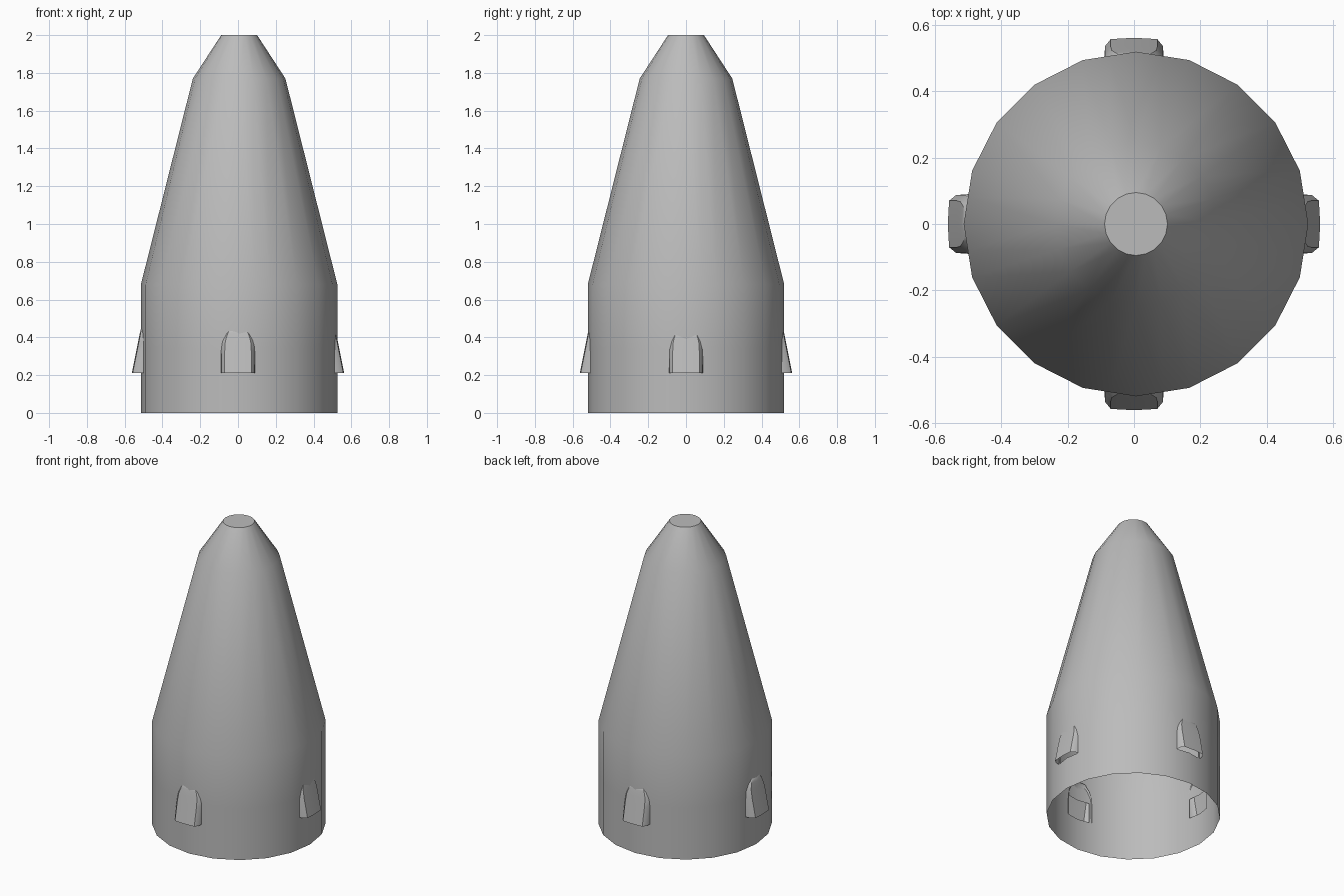
import bpy, bmesh, math

if "Cube" in bpy.data.objects:
    bpy.data.objects.remove(bpy.data.objects["Cube"])

SIDES = 20
metal = bpy.data.materials.new("plain grey")
metal.diffuse_color = (0.5, 0.5, 0.5, 1)
metal.use_nodes = True
metal.node_tree.nodes["Principled BSDF"].inputs["Base Color"].default_value = metal.diffuse_color


def finish(bm, name):
    mesh = bpy.data.meshes.new(name)
    bm.to_mesh(mesh)
    bm.free()
    mesh.materials.append(metal)
    obj = bpy.data.objects.new(name, mesh)
    bpy.context.collection.objects.link(obj)
    bpy.ops.object.select_all(action='DESELECT')
    obj.select_set(True)
    bpy.context.view_layer.objects.active = obj
    bpy.ops.object.shade_smooth_by_angle(angle=math.radians(35))
    return obj


# Tapered hull: single-skin shell, open at the bottom, closed by a small flat tip
bm = bmesh.new()
rings = []
for r, z in [(0.52, 0), (0.52, 0.68), (0.245, 1.77), (0.095, 2.0)]:
    rings.append([bm.verts.new((r * math.cos(2 * math.pi * i / SIDES),
                                r * math.sin(2 * math.pi * i / SIDES), z))
                  for i in range(SIDES)])
for low, high in zip(rings, rings[1:]):
    for i in range(SIDES):
        j = (i + 1) % SIDES
        bm.faces.new((low[i], low[j], high[j], high[i]))
bm.faces.new(rings[-1])

# Openings in the hull behind the vents
HALF, LOW, HIGH = 0.08, 0.21, 0.34
cuts = [((0, 0, LOW), (0, 0, 1)), ((0, 0, HIGH), (0, 0, 1))]
for s in (-HALF, HALF):
    cuts += [((s, 0, 0), (1, 0, 0)), ((0, s, 0), (0, 1, 0))]
for co, no in cuts:
    faces = [f for f in bm.faces if max(v.co.z for v in f.verts) < 0.7]
    edges = {e for f in faces for e in f.edges}
    verts = {v for f in faces for v in f.verts}
    bmesh.ops.bisect_plane(bm, geom=faces + list(edges) + list(verts),
                           plane_co=co, plane_no=no, dist=1e-5)
holes = []
for f in bm.faces:
    c = f.calc_center_median()
    if LOW < c.z < HIGH and min(abs(c.x), abs(c.y)) < HALF:
        holes.append(f)
bmesh.ops.delete(bm, geom=holes, context='FACES')
bmesh.ops.translate(bm, verts=bm.verts[:], vec=(0.006, 0, 0))
finish(bm, "hull")

# Scoop vents: thin hoods open at the bottom, blending into the wall at the top
ROWS = [(0.21, 0.09, 0.562), (0.33, 0.09, 0.538), (0.38, 0.086, 0.528),
        (0.42, 0.07, 0.520), (0.44, 0.05, 0.515), (0.455, 0.04, 0.50)]
COLS = [(-1, None), (-0.97, 0.025), (-0.78, 0.004), (0, 0),
        (0.78, 0.004), (0.97, 0.025), (1, None)]
for k, side in enumerate(("front", "right", "back", "left")):
    bm = bmesh.new()
    a = k * math.pi / 2
    grid = []
    for z, half, out in ROWS:
        row = []
        for u, drop in COLS:
            d = 0.5 if drop is None else max(0.5, out - drop)
            x, y = u * half, -d
            row.append(bm.verts.new((x * math.cos(a) - y * math.sin(a),
                                     x * math.sin(a) + y * math.cos(a), z)))
        grid.append(row)
    for low, high in zip(grid, grid[1:]):
        for i in range(len(COLS) - 1):
            bm.faces.new((low[i], low[i + 1], high[i + 1], high[i]))
    finish(bm, side + "_vent")
